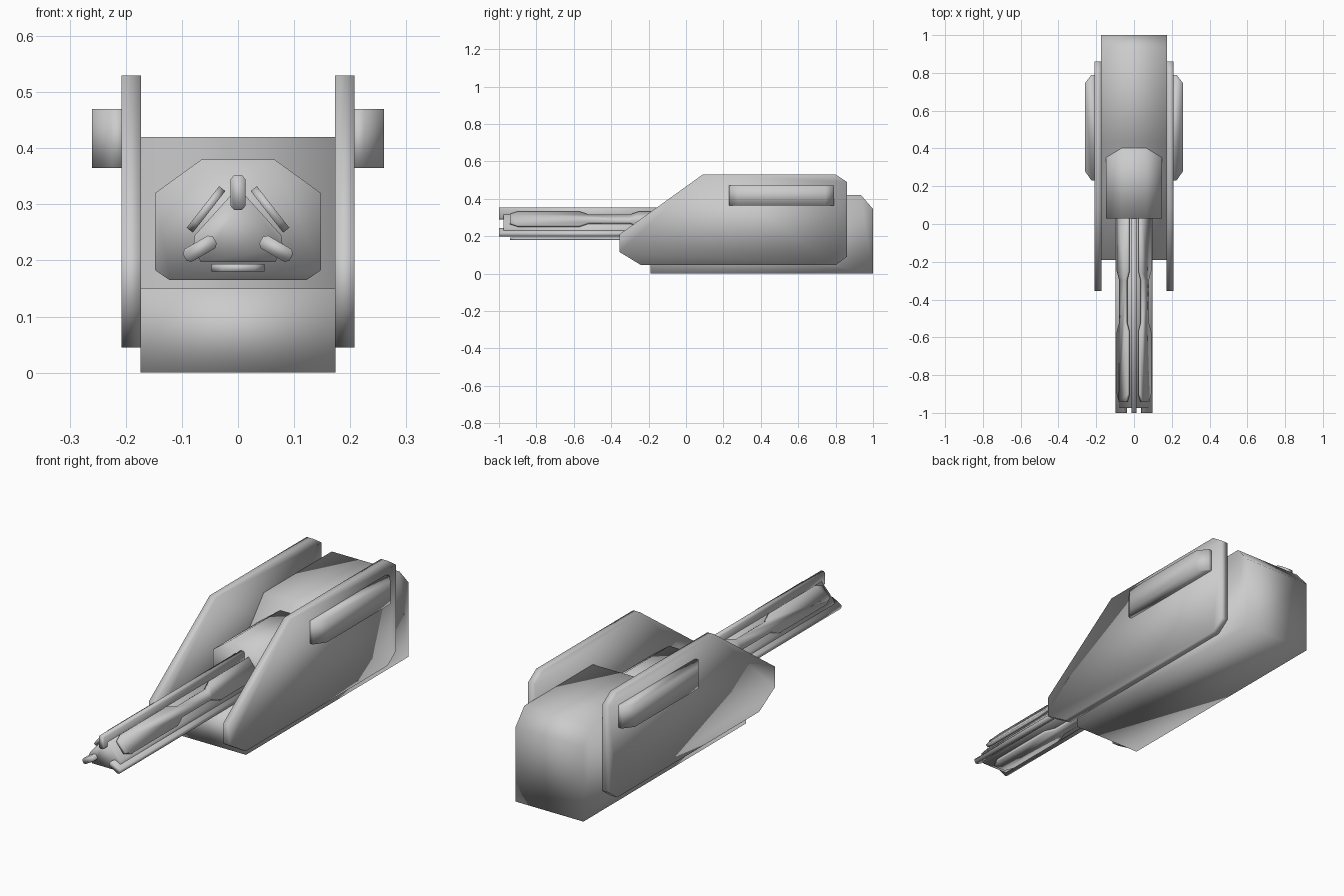
import bpy, bmesh
from math import radians, sin, cos
from mathutils import Vector

cube = bpy.data.objects.get("Cube")
if cube:
    bpy.data.objects.remove(cube, do_unlink=True)

grey = bpy.data.materials.new("plain_grey")
grey.use_nodes = True
colour = (0.6, 0.6, 0.6, 1)
grey.diffuse_color = colour
grey.node_tree.nodes["Principled BSDF"].inputs["Base Color"].default_value = colour


def prism(name, outline, start, end, place):
    """Extrude a 2D outline from start to end; place maps (a, b, depth) to 3D."""
    bm = bmesh.new()
    rings = [[bm.verts.new(place(a, b, d)) for a, b in outline] for d in (start, end)]
    bm.faces.new(rings[0])
    bm.faces.new(rings[1])
    n = len(outline)
    for i in range(n):
        j = (i + 1) % n
        bm.faces.new((rings[0][i], rings[0][j], rings[1][j], rings[1][i]))
    bmesh.ops.recalc_face_normals(bm, faces=bm.faces)
    mesh = bpy.data.meshes.new(name)
    bm.to_mesh(mesh)
    bm.free()
    mesh.materials.append(grey)
    mesh.shade_smooth()
    obj = bpy.data.objects.new(name, mesh)
    bpy.context.collection.objects.link(obj)
    return obj


def across(a, b, d):      # side profile (y, z), extruded along x
    return Vector((d, a, b))


def along(a, b, d):       # cross-section (x, z), extruded along y
    return Vector((a, d, b))


def upward(a, b, d):      # plan (x, y), extruded along z
    return Vector((a, b, d))


def turned(cx, cz, degrees, lengthwise):
    """Placement rolled about the barrel axis around (cx, cz)."""
    c, s = cos(radians(degrees)), sin(radians(degrees))

    def place(a, b, d):
        u, y, v = (a, d, b) if lengthwise else (a, b, d)
        return Vector((cx + u * c - v * s, y, cz + u * s + v * c))
    return place


def mirrored(half):
    return half + [(-x, v) for x, v in reversed(half)]


# Hull: low front deck, steep step, chamfered rear
hull = [(-.19, 0), (-.19, .15), (.21, .15), (.435, .42), (.935, .42), (1, .345), (1, 0)]
prism("hull", hull, -.174, .174, across)

# Gun mount block
mount = mirrored([(.122, .165), (.148, .183), (.148, .32), (.065, .38)])
prism("gun_mount", mount, .03, .45, along)

# Side armour and outer pods
armour = [(-.355, .21), (-.355, .115), (-.24, .045), (.8, .045),
          (.86, .09), (.86, .49), (.8, .53), (.09, .53)]
pod = [(.2, .23), (.225, .23), (.26, .28), (.26, .745), (.225, .79), (.2, .79)]
for side, label in ((1, "left"), (-1, "right")):
    prism(label + "_side_armour", armour, side * .173, side * .208, across)
    prism(label + "_pod", [(side * x, y) for x, y in pod], .365, .47, upward)

# Barrel core
core = mirrored([(.066, .197), (.08, .222), (.077, .245), (.013, .316)])
prism("barrel_core", core, -.975, .1, along)

# Three rails with chamfered corners
rail = mirrored([(.007, -.031), (.013, -.024), (.013, .024), (.007, .031)])
for label, x, z, roll in (("top", 0, .321, 0), ("left", .068, .221, -120),
                          ("right", -.068, .221, 120)):
    prism(label + "_rail", rail, -1, .1, turned(x, z, roll, True))

# Three waisted cover panels between the rails
panel = mirrored([(.03, -.94), (.047, -.9), (.047, -.57), (.026, -.52),
                  (.026, -.3), (.047, -.25), (.047, .1)])
for label, x, z, roll in (("bottom", 0, .187, 0), ("left", .057, .291, -52),
                          ("right", -.057, .291, 52)):
    prism(label + "_panel", panel, -.007, .007, turned(x, z, roll, False))
